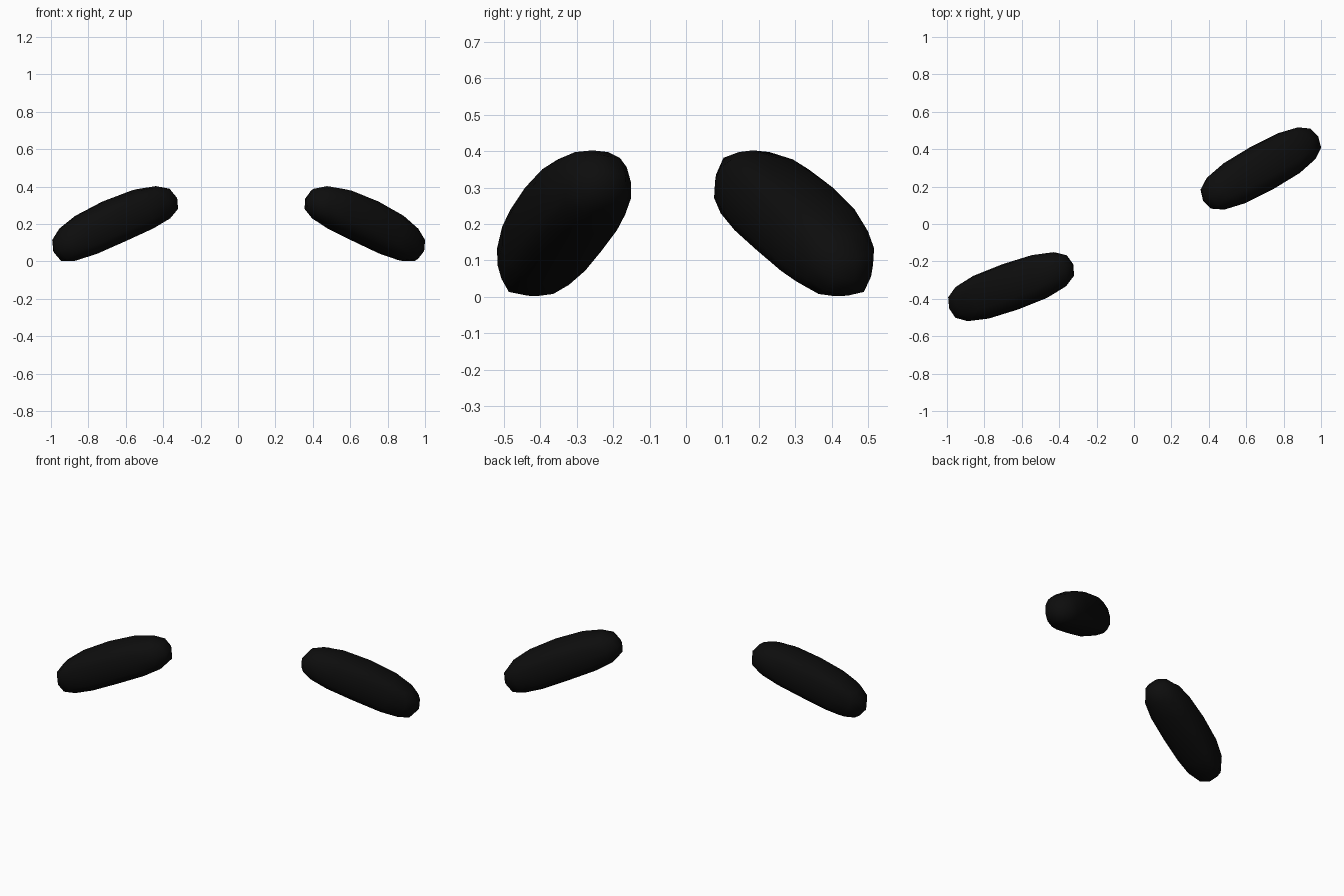
import bpy
import bmesh
from math import radians
from mathutils import Matrix, Vector

cube = bpy.data.objects.get("Cube")
if cube:
    bpy.data.objects.remove(cube, do_unlink=True)

black = bpy.data.materials.new("soft_black")
black.use_nodes = True
COLOUR = (0.004, 0.004, 0.004, 1)
black.diffuse_color = COLOUR
black.node_tree.nodes["Principled BSDF"].inputs["Base Color"].default_value = COLOUR

HALF_SIZE = Vector((0.378, 0.128, 0.121))
ROUNDNESS = 2.7   # 2 is an ellipsoid, higher is boxier
BEND = 0.15       # ends droop slightly, leaving the underside flat


def make_pod(name, centre, yaw, pitch):
    """Long rounded pod, tilted and placed by the middle of its bounds."""
    bm = bmesh.new()
    bmesh.ops.create_cube(bm, size=2)
    bmesh.ops.subdivide_edges(bm, edges=bm.edges[:], cuts=3, use_grid_fill=True)
    turn = Matrix.Rotation(radians(yaw), 3, "Z") @ Matrix.Rotation(radians(pitch), 3, "Y")
    for v in bm.verts:
        norm = sum(abs(c) ** ROUNDNESS for c in v.co) ** (1 / ROUNDNESS)
        p = v.co / norm * HALF_SIZE
        p.z -= BEND * p.x ** 2
        v.co = turn @ p
    # Centre the pod on its bounds
    low = Vector([min(v.co[i] for v in bm.verts) for i in range(3)])
    high = Vector([max(v.co[i] for v in bm.verts) for i in range(3)])
    bmesh.ops.translate(bm, verts=bm.verts, vec=-(low + high) / 2)
    for f in bm.faces:
        f.smooth = True
    mesh = bpy.data.meshes.new(name)
    bm.to_mesh(mesh)
    bm.free()
    mesh.materials.append(black)
    pod = bpy.data.objects.new(name, mesh)
    pod.location = centre
    bpy.context.collection.objects.link(pod)


# The pair lean towards each other, inner ends raised
make_pod("right_pod", (-0.657, -0.335, 0.202), 19.5, -23)
make_pod("left_pod", (0.678, 0.297, 0.202), 29, 23)
